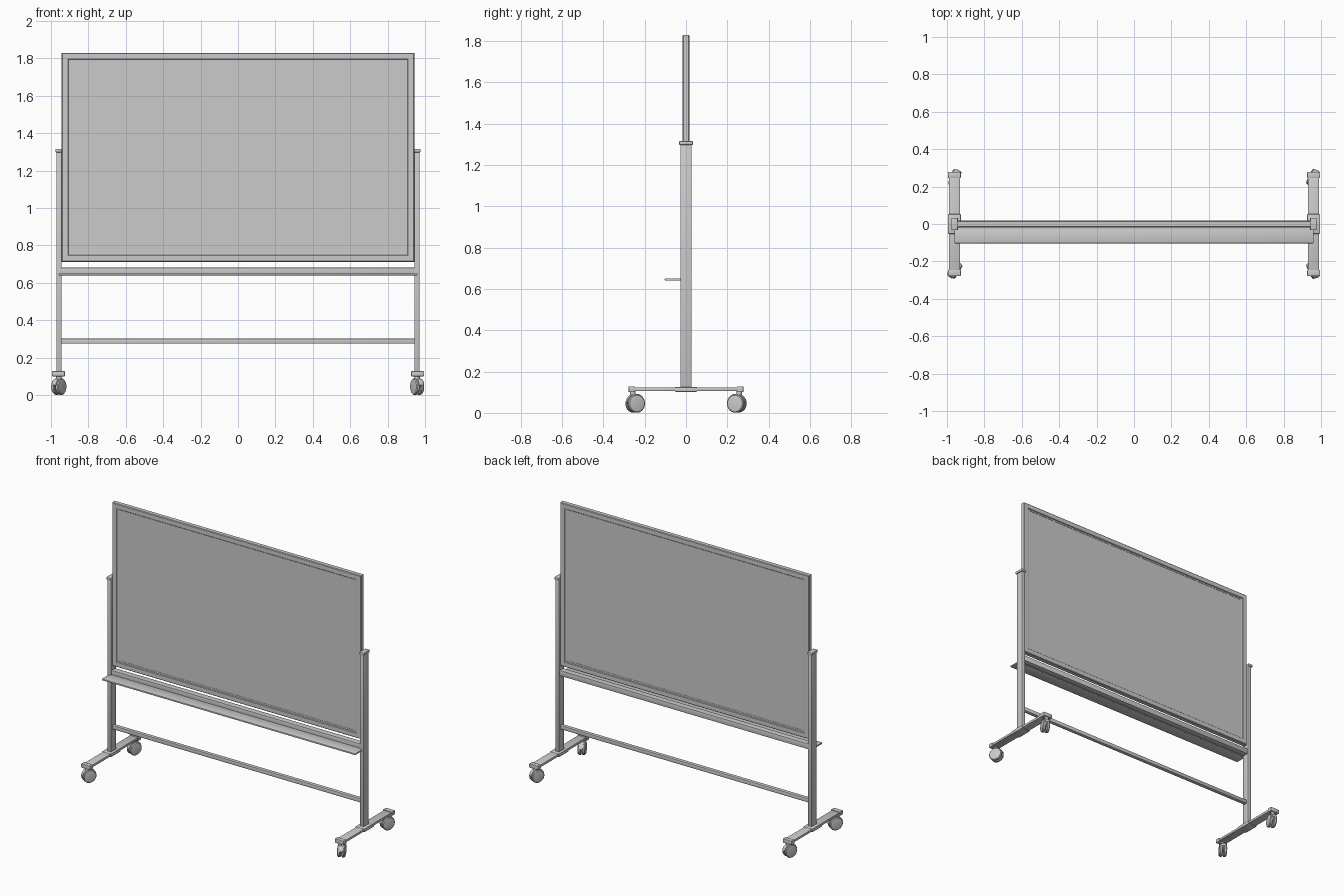
import bpy, bmesh, math
from mathutils import Matrix, Vector

if "Cube" in bpy.data.objects:
    bpy.data.objects.remove(bpy.data.objects["Cube"])


def add(name, bm, smooth=False):
    bmesh.ops.recalc_face_normals(bm, faces=bm.faces)
    me = bpy.data.meshes.new(name)
    bm.to_mesh(me)
    bm.free()
    ob = bpy.data.objects.new(name, me)
    bpy.context.collection.objects.link(ob)
    if smooth:
        bpy.ops.object.select_all(action='DESELECT')
        ob.select_set(True)
        bpy.context.view_layer.objects.active = ob
        bpy.ops.object.shade_smooth_by_angle()
    return ob


def box(name, x, y, z, bevel=0.0):
    bm = bmesh.new()
    size = (x[1] - x[0], y[1] - y[0], z[1] - z[0])
    mid = ((x[0] + x[1]) / 2, (y[0] + y[1]) / 2, (z[0] + z[1]) / 2)
    bmesh.ops.create_cube(bm, size=1, matrix=Matrix.Translation(mid) @ Matrix.Diagonal((*size, 1)))
    if bevel:
        bmesh.ops.bevel(bm, geom=bm.edges[:], offset=bevel, segments=2, profile=0.5, affect='EDGES')
    return add(name, bm, bool(bevel))


def frame(name, x_out, z_out, inset, section):
    """Mitred rectangular frame; section is a closed list of (inset, y)."""
    bm = bmesh.new()
    rings = []
    for sx, sz in ((-1, 0), (1, 0), (1, 1), (-1, 1)):
        rings.append([bm.verts.new((sx * (x_out - d), y, z_out[1] - d if sz else z_out[0] + d))
                      for d, y in section])
    n = len(section)
    for i in range(4):
        a, b = rings[i], rings[(i + 1) % 4]
        for j in range(n):
            k = (j + 1) % n
            bm.faces.new((a[j], a[k], b[k], b[j]))
    return add(name, bm)


def lathe_x(name, profile, matrix, steps=28):
    """Revolve (x, radius) points about the x axis."""
    bm = bmesh.new()
    vs = [bm.verts.new((x, 0, r)) for x, r in profile]
    es = [bm.edges.new(p) for p in zip(vs, vs[1:])]
    bmesh.ops.spin(bm, geom=vs + es, cent=(0, 0, 0), axis=(1, 0, 0),
                   angle=math.tau, steps=steps)
    bmesh.ops.remove_doubles(bm, verts=bm.verts, dist=1e-5)
    bm.transform(matrix)
    return add(name, bm, True)


# Board: stepped frame and a recessed writing panel on both sides
frame("board_frame", 0.943, (0.712, 1.83), 0.035,
      [(0, -0.013), (0.004, -0.017), (0.033, -0.017), (0.036, -0.014), (0.036, -0.011),
       (0.045, -0.010), (0.045, 0.010), (0.036, 0.011), (0.036, 0.014), (0.033, 0.017),
       (0.004, 0.017), (0, 0.013)])
box("writing_panel", (-0.90, 0.90), (-0.008, 0.008), (0.755, 1.787))

# Tray, its support rail and the lower crossbar
box("tray_rail", (-0.945, 0.945), (-0.02, 0.02), (0.644, 0.681), 0.002)
box("tray_shelf", (-0.96, 0.96), (-0.103, -0.026), (0.64, 0.651), 0.003)
box("tray_flange", (-0.942, 0.942), (-0.03, -0.015), (0.641, 0.651))
box("lower_crossbar", (-0.945, 0.945), (-0.013, 0.013), (0.275, 0.302), 0.004)


def caster(name, cx, cy, yaw):
    m = Matrix.Translation((cx, cy, 0.045)) @ Matrix.Rotation(math.radians(yaw), 4, 'Z')
    # Twin wheels with rounded rims
    for s, part in ((-1, "wheel_a"), (1, "wheel_b")):
        prof = [(0.004, 0), (0.004, 0.041), (0.007, 0.044), (0.018, 0.044),
                (0.023, 0.040), (0.025, 0.030), (0.025, 0)]
        lathe_x(name + "_" + part, [(s * x, r) for x, r in prof], m)
    # Curved hood over the wheels
    bm = bmesh.new()
    pts = [Vector((-0.011, 0.0475 * math.cos(a), 0.0475 * math.sin(a)))
           for a in [math.radians(10 + 16 * i) for i in range(11)]]
    pts.append(Vector((-0.011, -0.02, -0.01)))
    pts.append(Vector((-0.011, 0.02, -0.01)))
    f = bm.faces.new([bm.verts.new(p) for p in pts])
    ext = bmesh.ops.extrude_face_region(bm, geom=[f])
    bmesh.ops.translate(bm, vec=(0.022, 0, 0),
                        verts=[v for v in ext["geom"] if isinstance(v, bmesh.types.BMVert)])
    bm.transform(m)
    add(name + "_hood", bm, True)
    # Stem up into the foot
    bm = bmesh.new()
    y = cy + math.copysign(0.012, cy)
    bmesh.ops.create_cone(bm, cap_ends=True, segments=16, radius1=0.014, radius2=0.014,
                          depth=0.04, matrix=Matrix.Translation((cx, y, 0.09)))
    add(name + "_stem", bm, True)


# Side stands
yaws = {(-1, -1): -32, (-1, 1): -20, (1, -1): 25, (1, 1): -25}
for s, side in ((-1, "left"), (1, "right")):
    def span(a, b):
        return tuple(sorted((s * a, s * b)))
    box(side + "_post", span(0.943, 0.97), (-0.027, 0.027), (0.115, 1.305), 0.003)
    box(side + "_post_cap", span(0.942, 0.976), (-0.033, 0.033), (1.298, 1.316), 0.003)
    box(side + "_foot_bar", span(0.93, 0.99), (-0.26, 0.26), (0.106, 0.123), 0.003)
    box(side + "_foot_plate", span(0.926, 0.994), (-0.053, 0.053), (0.102, 0.125), 0.003)
    for t, end in ((-1, "front"), (1, "back")):
        box(f"{side}_{end}_foot_cap", span(0.926, 0.994),
            tuple(sorted((t * 0.246, t * 0.278))), (0.1, 0.128), 0.003)
        caster(f"{side}_{end}_caster", s * 0.958, t * 0.246, yaws[(s, t)])
